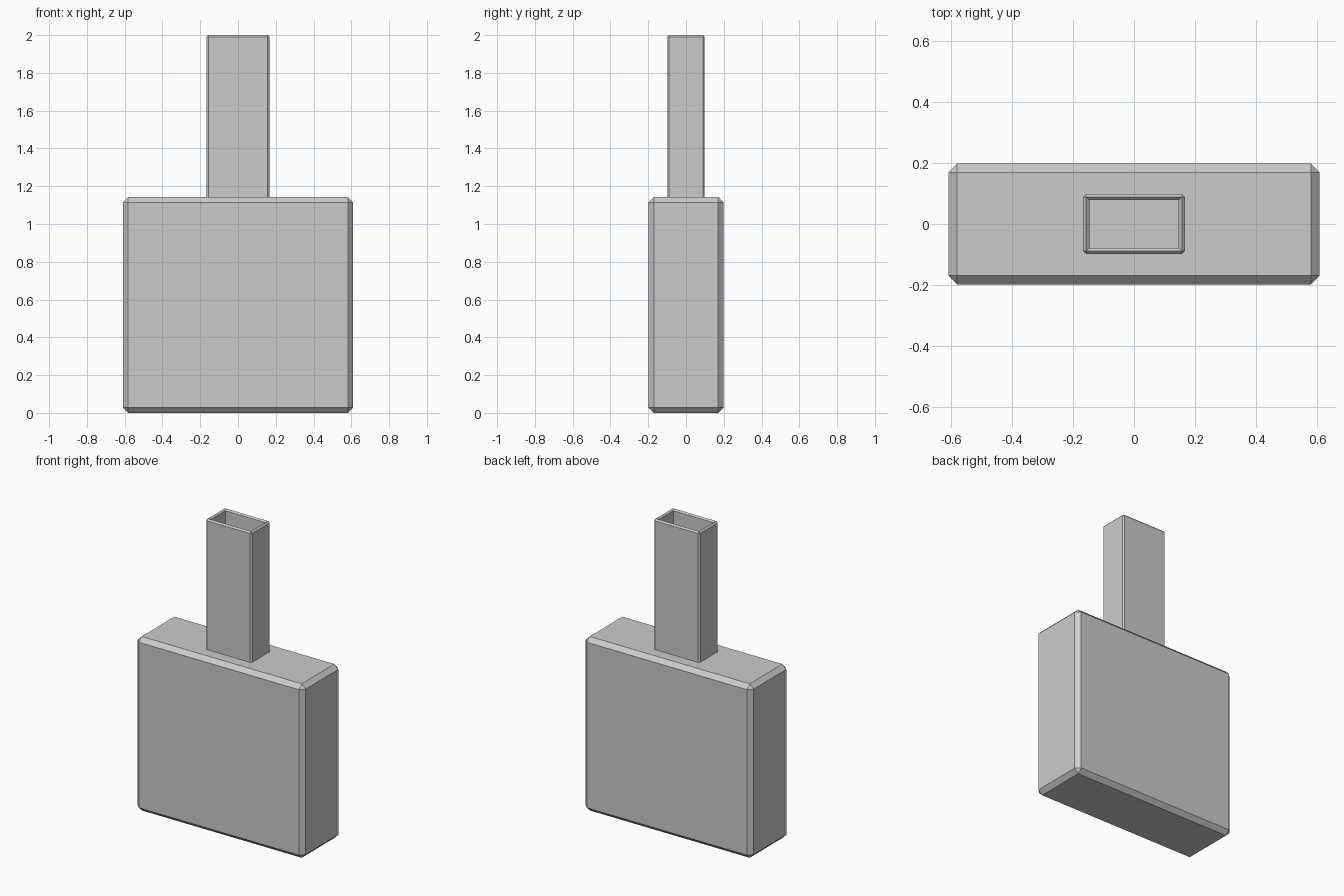
import bpy, bmesh

if "Cube" in bpy.data.objects:
    bpy.data.objects.remove(bpy.data.objects["Cube"])

BODY_TOP = 1.143


def mesh_object(name, bm):
    mesh = bpy.data.meshes.new(name)
    bm.to_mesh(mesh)
    bm.free()
    obj = bpy.data.objects.new(name, mesh)
    bpy.context.collection.objects.link(obj)
    return obj


def ring(bm, hx, hy, c, z):
    """Rectangle with corners cut by c (c = 0 gives doubled corners, merged later)."""
    pts = [(hx, -hy + c), (hx, hy - c), (hx - c, hy), (-hx + c, hy),
           (-hx, hy - c), (-hx, -hy + c), (-hx + c, -hy), (hx - c, -hy)]
    return [bm.verts.new((x, y, z)) for x, y in pts]


# Body: chamfered block
bm = bmesh.new()
bmesh.ops.create_cube(bm, size=1)
for v in bm.verts:
    v.co = (v.co.x * 1.22, v.co.y * 0.396, (v.co.z + 0.5) * BODY_TOP)
body = mesh_object("body", bm)
bevel = body.modifiers.new("chamfer", 'BEVEL')
bevel.width = 0.028
bevel.segments = 1

# Chimney: hollow tube with chamfered corners and a ridged rim
HX, HY, C = 0.167, 0.099, 0.01
bm = bmesh.new()
rings = [ring(bm, HX - i, HY - i, c, z) for i, c, z in (
    (0, C, BODY_TOP - 0.02),
    (0, C, 2 - C),
    (C, 0, 2),
    (2 * C, 0, 2 - C),
    (2 * C, 0, BODY_TOP - 0.02))]
for a, b in zip(rings, rings[1:]):
    for i in range(8):
        j = (i + 1) % 8
        bm.faces.new((a[i], a[j], b[j], b[i]))
bmesh.ops.remove_doubles(bm, verts=bm.verts[:], dist=1e-5)
mesh_object("chimney", bm)
